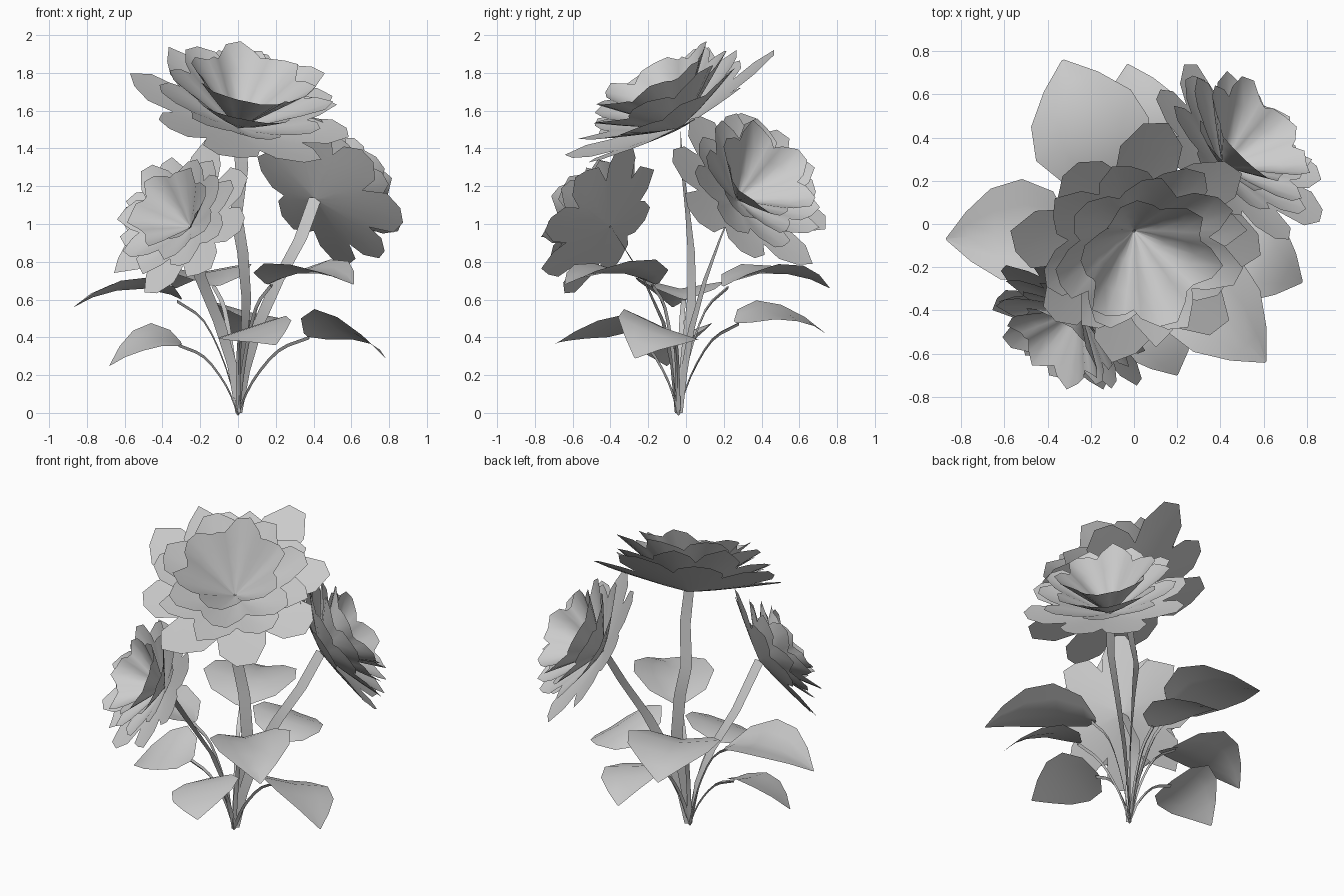
import bpy, math, random
from mathutils import Vector

random.seed(4)
if "Cube" in bpy.data.objects:
    bpy.data.objects.remove(bpy.data.objects["Cube"])

grey = bpy.data.materials.new("soft_grey")
grey.use_nodes = True
grey.diffuse_color = (0.6, 0.6, 0.6, 1)
grey.node_tree.nodes["Principled BSDF"].inputs["Base Color"].default_value = (0.6, 0.6, 0.6, 1)


def make(name, verts, faces):
    mesh = bpy.data.meshes.new(name)
    mesh.from_pydata(verts, [], faces)
    mesh.materials.append(grey)
    mesh.shade_smooth()
    mesh.set_sharp_from_angle(angle=math.radians(50))
    obj = bpy.data.objects.new(name, mesh)
    bpy.context.collection.objects.link(obj)
    return obj


def grid_faces(rows, cols, closed=False):
    faces = []
    for i in range(rows - 1):
        for j in range(cols if closed else cols - 1):
            k = (j + 1) % cols
            faces.append((i * cols + j, i * cols + k, (i + 1) * cols + k, (i + 1) * cols + j))
    return faces


def smooth_path(points, steps):
    """Catmull-Rom samples through the points."""
    p = [Vector(q) for q in points]
    p = [2 * p[0] - p[1]] + p + [2 * p[-1] - p[-2]]
    out = []
    for i in range(1, len(p) - 2):
        a, b, c, d = p[i - 1:i + 3]
        for s in range(steps):
            t = s / steps
            out.append(b + (c - a) * t / 2 + (2 * a - 5 * b + 4 * c - d) * t * t / 2
                       + (3 * b - a - 3 * c + d) * t ** 3 / 2)
    return out + [p[-2]]


def ribbon(name, points, width, twist):
    """Flat strip along a path, turning from the twist angle to the x direction."""
    path = [Vector(q) for q in points]
    verts = []
    for i, q in enumerate(path):
        ang = twist * (1 - i / (len(path) - 1))
        half = Vector((math.cos(ang), math.sin(ang), 0)) * width / 2
        half *= min(1, 0.5 + i / len(path) * 2)
        verts += [q - half, q + half]
    make(name, verts, grid_faces(len(path), 2))


# Blooms: nested flaring rings with angular petal tips
# ring: radius, height, petal count, flare exponent, gap reach, pleat depth
RINGS = [(0.6, 0.13, 8, 1.15, 0.62, 0.0), (0.5, 0.22, 8, 1.15, 0.68, 0.08),
         (0.44, 0.3, 7, 1.1, 0.7, 0.12), (0.35, 0.37, 6, 1.05, 0.74, 0.16)]
# petal column: position across petal, reach
PETAL = [(0.0, 0), (0.13, 0.84), (0.38, 0.99), (0.62, 0.99), (0.87, 0.84)]


def bloom(name, base, axis, size):
    turn = Vector(axis).to_track_quat('Z', 'Y')
    for n, (radius, height, count, flare, gap, depth) in enumerate(RINGS):
        start = random.random() * math.tau
        columns = []
        for p in range(count):
            grow = random.uniform(0.92, 1.03)
            for across, reach in PETAL:
                # petals dip along their middle and rise at the gaps
                pleat = 1 + depth * (0.5 - math.sin(across * math.pi))
                reach = reach * grow * random.uniform(0.92, 1.04) if across else gap
                columns.append((start + (p + across) / count * math.tau, reach, pleat))
        verts = []
        for t in (0.02, 0.35, 0.7, 1.0):
            for ang, reach, pleat in columns:
                s = t * reach
                v = Vector((radius * s * math.cos(ang), radius * s * math.sin(ang),
                            height * s ** flare * pleat))
                verts.append(Vector(base) + turn @ (v * size))
        make(f"{name}_ring_{n + 1}", verts, grid_faces(4, len(columns), True))


bloom("top_bloom", (0, -0.03, 1.51), (0.2, -0.46, 0.87), 1.02)
bloom("front_bloom", (-0.25, -0.4, 0.985), (-0.53, -0.69, 0.47), 0.74)
bloom("back_bloom", (0.41, 0.27, 1.13), (0.62, 0.56, 0.53), 0.86)

# Flower stems
ribbon("top_stem", [(0, -0.04, 0), (0.03, 0, 0.35), (0.045, 0.03, 0.6), (0.025, 0.028, 0.85),
                    (-0.01, 0.01, 1.05), (0.02, -0.02, 1.3), (0, -0.03, 1.52)], 0.07, 1.15)
ribbon("front_stem", [(0, -0.05, 0), (-0.03, -0.07, 0.25), (-0.1, -0.12, 0.48),
                      (-0.2, -0.23, 0.72), (-0.25, -0.4, 0.99)], 0.065, -0.6)
ribbon("back_stem", [(0.01, -0.03, 0), (0.04, -0.01, 0.22), (0.1, 0.03, 0.45),
                     (0.21, 0.1, 0.7), (0.33, 0.18, 0.92), (0.41, 0.27, 1.14)], 0.07, 0.8)

# Leaf outline: distance along, half width, arch
OUTLINE = [(0.0, 0.12, 0.0), (0.1, 0.7, 0.4), (0.34, 1.0, 0.95),
           (0.6, 0.88, 0.95), (0.82, 0.48, 0.6), (1.0, 0.02, 0.0)]


def leaf(name, base, tip, half, roll, fold, arch):
    base, tip = Vector(base), Vector(tip)
    along = tip - base
    side = Vector((0, 0, 1)).cross(along).normalized()
    verts = []
    for t, w, rise in OUTLINE:
        for k in (-1, -0.5, 0, 0.5, 1):
            v = base + along * t + side * (k * w * half)
            v.z += rise * arch + w * (k * roll + abs(k) * fold)
            verts.append(v)
    # reversed so that the faces look upward
    make(name, verts, [f[::-1] for f in grid_faces(len(OUTLINE), 5)])
    # Stalk bending from the root to the leaf
    root = Vector((0, -0.04, 0))
    flat = Vector((base.x, base.y, 0))
    mids = [root.lerp(flat, f) + Vector((0, 0, base.z * h))
            for f, h in ((0.22, 0.42), (0.6, 0.82))]
    path = smooth_path([root] + mids + [base + along * 0.04], 3)
    w = side * 0.013
    drop = Vector((0, 0, -0.016))
    verts = []
    for q in path:
        verts += [q - w, q + drop, q + w]
    make(name + "_stalk", verts, grid_faces(len(path), 3, True))


leaf("left_high_leaf", (-0.3, -0.01, 0.6), (-0.87, -0.07, 0.56), 0.24, 0.01, 0.05, 0.075)
leaf("back_high_leaf", (-0.12, 0.2, 0.67), (-0.33, 0.76, 0.66), 0.28, 0.0, 0.05, 0.075)
leaf("back_low_leaf", (0.09, 0.26, 0.48), (-0.03, 0.74, 0.42), 0.21, 0.05, 0.01, 0.08)
leaf("right_low_leaf", (0.36, -0.06, 0.41), (0.78, -0.27, 0.29), 0.22, -0.08, 0.015, 0.09)
leaf("right_high_leaf", (0.16, -0.16, 0.68), (0.61, -0.64, 0.68), 0.24, 0.01, 0.065, 0.06)
leaf("front_low_leaf", (0.01, -0.31, 0.43), (0.2, -0.7, 0.36), 0.2, 0.06, 0.0, 0.05)
leaf("left_low_leaf", (-0.3, -0.04, 0.37), (-0.68, -0.1, 0.25), 0.2, -0.06, 0.01, 0.08)
